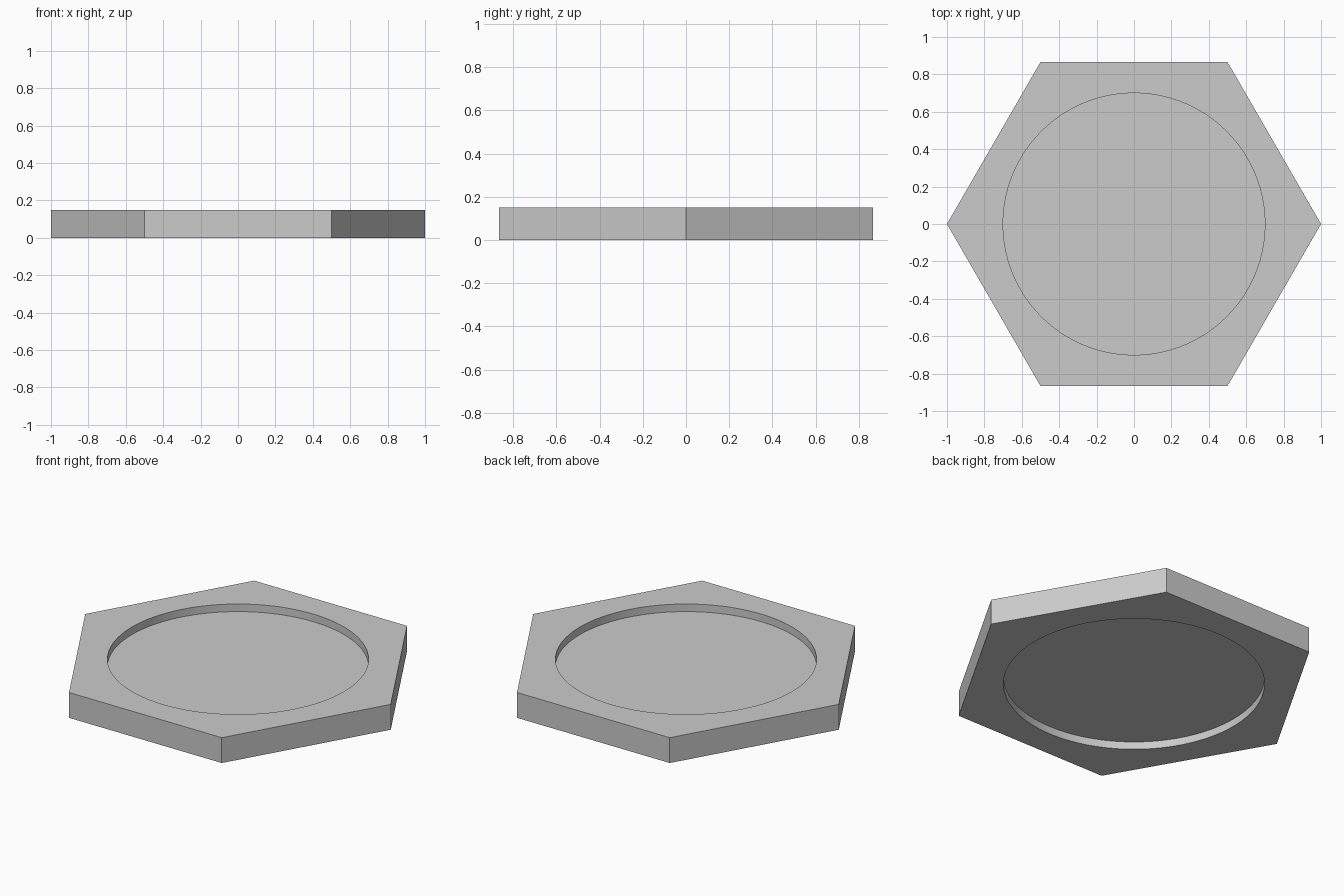
import bpy, bmesh
from math import cos, sin, tau, radians

if "Cube" in bpy.data.objects:
    bpy.data.objects.remove(bpy.data.objects["Cube"])

HEIGHT = 0.15
DEPTH = 0.045
RECESS_RADIUS = 0.7

grey = bpy.data.materials.new("light grey")
grey.use_nodes = True
colour = (0.6, 0.6, 0.6, 1)
grey.diffuse_color = colour
grey.node_tree.nodes["Principled BSDF"].inputs["Base Color"].default_value = colour


def prism(name, sides, radius, bottom, top):
    """Upright regular prism with its first corner on +x."""
    bm = bmesh.new()
    ring = [bm.verts.new((radius * cos(tau * i / sides), radius * sin(tau * i / sides), bottom))
            for i in range(sides)]
    base = bm.faces.new(ring)
    grown = bmesh.ops.extrude_face_region(bm, geom=[base], use_keep_orig=True)
    lifted = [g for g in grown["geom"] if isinstance(g, bmesh.types.BMVert)]
    bmesh.ops.translate(bm, verts=lifted, vec=(0, 0, top - bottom))
    bmesh.ops.recalc_face_normals(bm, faces=bm.faces)
    mesh = bpy.data.meshes.new(name)
    bm.to_mesh(mesh)
    bm.free()
    mesh.materials.append(grey)
    obj = bpy.data.objects.new(name, mesh)
    bpy.context.collection.objects.link(obj)
    return obj


# Hexagonal tile
tile = prism("hexagonal_tile", 6, 1, 0, HEIGHT)
bpy.context.view_layer.objects.active = tile

# Round recesses in the top and the underside, leaving a thin web between
for side, bottom, top in (("top", HEIGHT - DEPTH, HEIGHT + 0.1), ("bottom", -0.1, DEPTH)):
    cutter = prism(side + "_recess_cutter", 128, RECESS_RADIUS, bottom, top)
    cutter.hide_render = True
    cut = tile.modifiers.new(side + "_recess", "BOOLEAN")
    cut.operation = "DIFFERENCE"
    cut.solver = "EXACT"
    cut.object = cutter
    bpy.ops.object.modifier_apply(modifier=cut.name)
    bpy.data.objects.remove(cutter)

# Smooth recess walls, sharp edges
for obj in bpy.context.selected_objects:
    obj.select_set(False)
tile.select_set(True)
bpy.ops.object.shade_smooth_by_angle(angle=radians(30))
